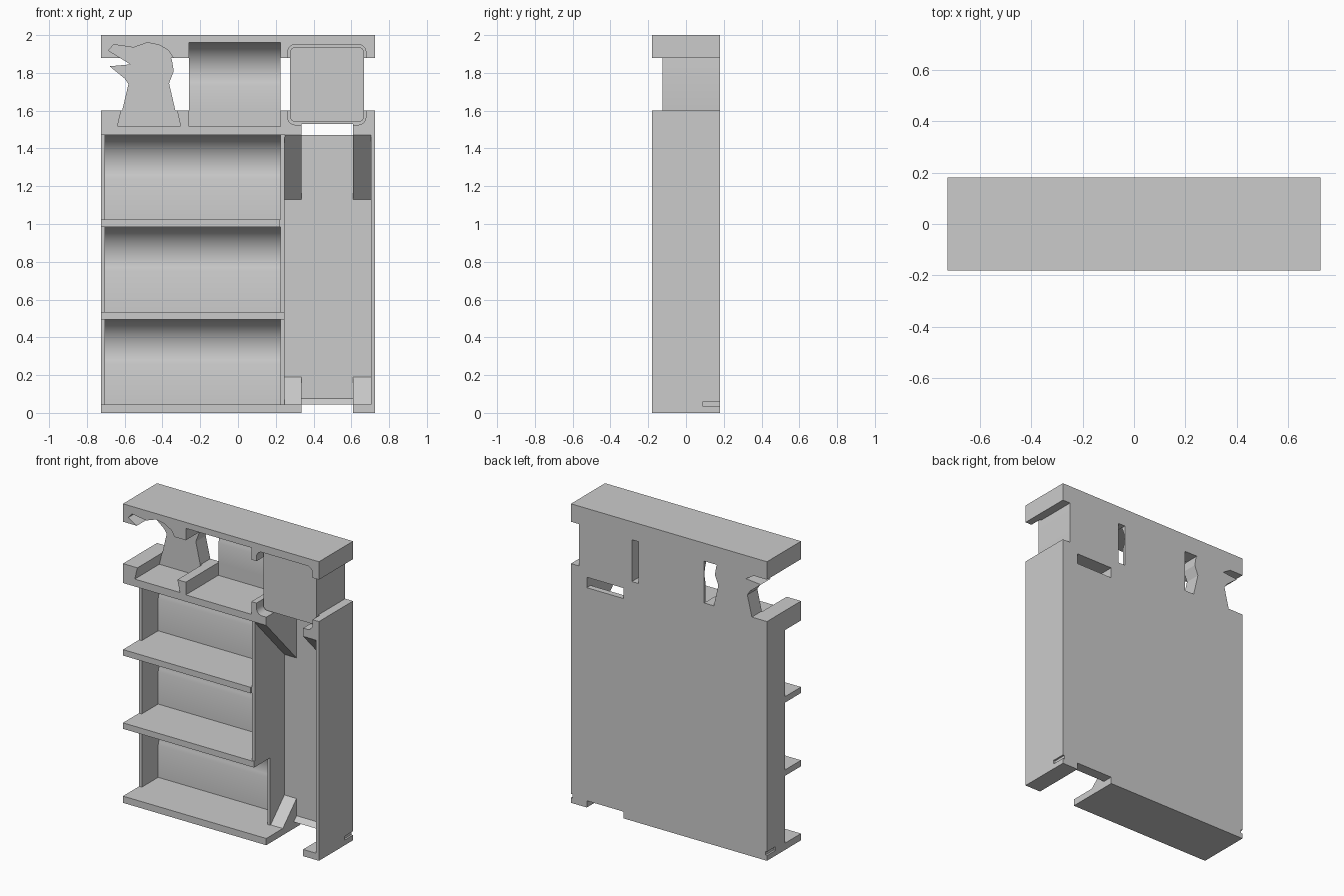
import bpy, bmesh
from math import sin, cos, radians, pi

cube = bpy.data.objects.get("Cube")
if cube:
    bpy.data.objects.remove(cube, do_unlink=True)

grey = bpy.data.materials.new("plain grey")
grey.use_nodes = True
grey.diffuse_color = (0.6, 0.6, 0.6, 1)
grey.node_tree.nodes["Principled BSDF"].inputs["Base Color"].default_value = (0.6, 0.6, 0.6, 1)

# Overall extents
W, D, TOP = 0.725, 0.18, 2.0
OUT = 0.3  # reach of cutters beyond the body


def prism(name, outline, lo, hi, axis="y"):
    """Extrude a closed outline: (x, z) along y, or (y, z) along x."""
    bm = bmesh.new()

    def place(p, t):
        return (p[0], t, p[1]) if axis == "y" else (t, p[0], p[1])

    a = [bm.verts.new(place(p, lo)) for p in outline]
    b = [bm.verts.new(place(p, hi)) for p in outline]
    bm.faces.new(a)
    bm.faces.new(b[::-1])
    for i in range(len(a)):
        j = (i + 1) % len(a)
        bm.faces.new((a[j], a[i], b[i], b[j]))
    bmesh.ops.recalc_face_normals(bm, faces=bm.faces)
    mesh = bpy.data.meshes.new(name)
    bm.to_mesh(mesh)
    bm.free()
    mesh.materials.append(grey)
    ob = bpy.data.objects.new(name, mesh)
    bpy.context.collection.objects.link(ob)
    return ob


def box(name, x0, x1, y0, y1, z0, z1):
    return prism(name, [(x0, z0), (x1, z0), (x1, z1), (x0, z1)], y0, y1)


def cut(target, cutters):
    for c in cutters:
        c.hide_render = True
        mod = target.modifiers.new("cut", "BOOLEAN")
        mod.operation = "DIFFERENCE"
        mod.solver = "EXACT"
        mod.object = c
        bpy.context.view_layer.objects.active = target
        bpy.ops.object.modifier_apply(modifier=mod.name)


def bin_outline(z0, z1):
    """Upright lower back wall, then a hollow curving forward to the top."""
    back, up, over = 0.163, radians(20), radians(75)
    crease = z0 + 0.215
    r = (z1 - crease) / (sin(over) + sin(up))
    cy, cz = back - r * cos(up), crease + r * sin(up)
    steps = 14
    arc = [-up + (up + over) * i / steps for i in range(steps + 1)]
    return ([(-OUT, z0), (back, z0)]
            + [(cy + r * cos(a), cz + r * sin(a)) for a in arc]
            + [(-OUT, z1)])


def rounded(x0, x1, z0, z1, r):
    pts = []
    corners = [(x1 - r, z1 - r), (x0 + r, z1 - r), (x0 + r, z0 + r), (x1 - r, z0 + r)]
    for q, (cx, cz) in enumerate(corners):
        for i in range(7):
            a = (q + i / 6) * pi / 2
            pts.append((cx + r * cos(a), cz + r * sin(a)))
    return pts


bird = [(-0.63, 1.53), (-0.58, 1.74), (-0.60, 1.77), (-0.68, 1.835), (-0.57, 1.845),
        (-0.675, 1.91), (-0.65, 1.94), (-0.55, 1.925), (-0.48, 1.95), (-0.42, 1.937),
        (-0.375, 1.91), (-0.35, 1.87), (-0.34, 1.81), (-0.365, 1.745), (-0.315, 1.53)]
bird_gap = [(-0.5 + (x + 0.5) * 1.06, 1.74 + (z - 1.74) * 1.05) for x, z in bird]

# Main bodies
cabinet = box("cabinet", -W, W, -D, D, 0, 1.6)
top_slab = box("top_slab", -W, W, -D, D, 1.88, TOP)
tray_back = box("upper_tray_back", -0.259, 0.224, 0, D, 1.6, 1.88)

# Three curved bins, open at the front of their outer end
cutters = []
for i, (z0, z1) in enumerate([(0.045, 0.495), (0.535, 0.985), (1.025, 1.47)]):
    cutters.append(prism("bin_cutter", bin_outline(z0, z1), -0.705, 0.225, "x"))
    cutters.append(box("end_cutter", -W - OUT, -0.70, -OUT, -0.01, z0, z1))
cutters.append(box("partition_cutter", 0.22, 0.25, -OUT, -0.01, 0.045, 0.495))
cutters.append(box("partition_front_cutter", 0.22, 0.25, -OUT, -0.172, 0.535, 1.47))

# Card bay with sloped supports in its corners
bay = [(-OUT, 0.045), (-0.005, 0.045), (0.14, 0.19), (0.14, 1.13), (-D, 1.47), (-OUT, 1.47)]
cutters.append(prism("bay_cutter", bay, 0.245, 0.705, "x"))
middle = [(-OUT, -0.1), (0.11, -0.1), (0.11, 0.045), (0.14, 0.075), (0.14, 1.53), (-OUT, 1.53)]
cutters.append(prism("bay_middle_cutter", middle, 0.335, 0.608, "x"))
cutters.append(box("foot_notch_cutter", 0.335, 0.608, 0, OUT, -0.1, 0.045))
cutters.append(box("card_slot_cutter", 0.335, 0.608, 0, OUT, 1.47, 1.54))

# Small slits low on both sides
for s in (-1, 1):
    a, b = sorted((s * (W - 0.012), s * (W + 0.1)))
    cutters.append(box("slit_cutter", a, b, 0.09, OUT, 0.035, 0.06))

# Recesses shared by the cabinet and the top slab
shared = [
    prism("tray_cutter", bin_outline(1.515, 1.96), -0.26, 0.225, "x"),
    prism("bird_gap_cutter", bird_gap, -OUT, 0.08),
    prism("block_gap_cutter", rounded(0.263, 0.677, 1.525, 1.95, 0.04), -OUT, -0.1),
]
cut(cabinet, cutters + shared)
cut(top_slab, shared)
cut(tray_back, shared[:1])
for c in cutters + shared:
    bpy.data.objects.remove(c, do_unlink=True)

# Bird figure and card block standing between cabinet and slab
figure = prism("bird_figure", bird, 0.075, D)
block = prism("card_block", rounded(0.275, 0.667, 1.54, 1.937, 0.03), -0.125, D)

for ob in (cabinet, top_slab, tray_back, figure, block):
    ob.data.shade_smooth()
    ob.data.set_sharp_from_angle(angle=radians(17))
